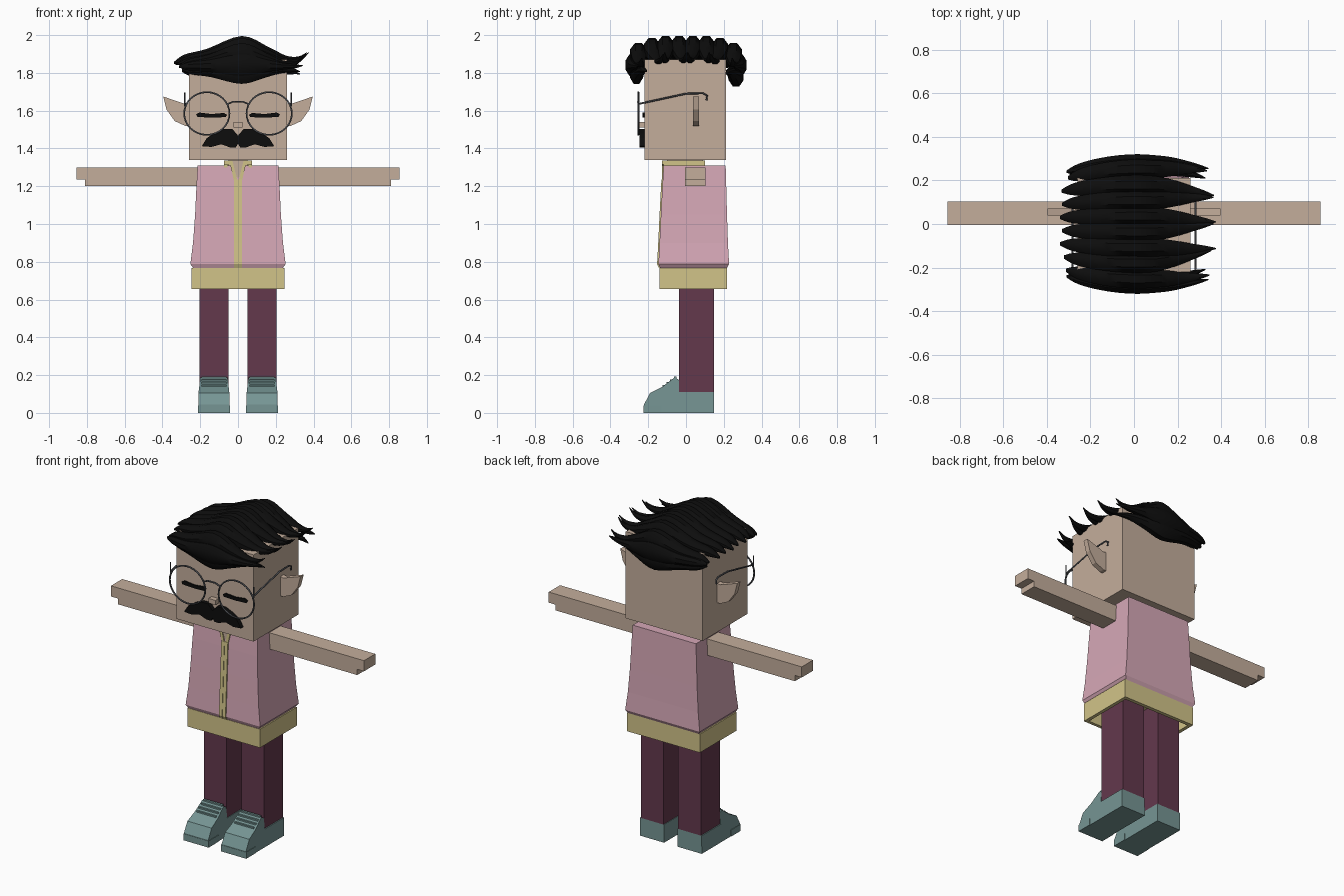
import bpy, bmesh, math
from mathutils import Vector

cube = bpy.data.objects.get("Cube")
if cube:
    bpy.data.objects.remove(cube, do_unlink=True)


def material(name, rgb):
    m = bpy.data.materials.new(name)
    m.use_nodes = True
    m.diffuse_color = (*rgb, 1)
    m.node_tree.nodes["Principled BSDF"].inputs["Base Color"].default_value = (*rgb, 1)
    return m


SKIN = material("skin", (0.55, 0.42, 0.33))
PINK = material("pink jacket", (0.67, 0.39, 0.47))
YELLOW = material("yellow trim", (0.64, 0.55, 0.25))
MAROON = material("maroon trousers", (0.125, 0.04, 0.073))
TEAL = material("teal shoe", (0.18, 0.30, 0.295))
BLACK = material("black hair", (0.004, 0.004, 0.004))
GREY = material("dark grey frame", (0.07, 0.075, 0.085))


def finish(name, bm, mat):
    bmesh.ops.recalc_face_normals(bm, faces=bm.faces)
    me = bpy.data.meshes.new(name)
    bm.to_mesh(me)
    bm.free()
    me.materials.append(mat)
    ob = bpy.data.objects.new(name, me)
    bpy.context.collection.objects.link(ob)
    return ob


def loft(name, rings, mat, caps=True):
    """Skin a list of equal-length point rings."""
    bm = bmesh.new()
    rows = [[bm.verts.new(p) for p in r] for r in rings]
    n = len(rows[0])
    for a, b in zip(rows, rows[1:]):
        for i in range(n):
            j = (i + 1) % n
            bm.faces.new((a[i], a[j], b[j], b[i]))
    if caps:
        bm.faces.new(rows[0])
        bm.faces.new(rows[-1])
    return finish(name, bm, mat)


def rect(x0, x1, y0, y1, z):
    return [(x0, y0, z), (x1, y0, z), (x1, y1, z), (x0, y1, z)]


def box(name, x0, x1, y0, y1, z0, z1, mat):
    return loft(name, [rect(x0, x1, y0, y1, z0), rect(x0, x1, y0, y1, z1)], mat)


def plate(name, outline, y0, y1, mat, side=1):
    """Extrude an x-z outline along y."""
    return loft(name, [[(side * x, y, z) for x, z in outline] for y in (y0, y1)], mat)


def tube(name, points, radius, mat, cyclic=False):
    cu = bpy.data.curves.new(name, "CURVE")
    cu.dimensions = "3D"
    cu.bevel_depth = radius
    cu.bevel_resolution = 1
    sp = cu.splines.new("POLY")
    sp.points.add(len(points) - 1)
    for p, co in zip(sp.points, points):
        p.co = (*co, 1)
    sp.use_cyclic_u = cyclic
    cu.materials.append(mat)
    ob = bpy.data.objects.new(name, cu)
    bpy.context.collection.objects.link(ob)
    bpy.ops.object.select_all(action="DESELECT")
    ob.select_set(True)
    bpy.context.view_layer.objects.active = ob
    bpy.ops.object.convert(target="MESH")


# Head, neck, nose
box("head", -0.26, 0.26, -0.221, 0.211, 1.34, 1.87, SKIN)
box("neck", -0.05, 0.05, -0.1, 0.09, 1.28, 1.345, SKIN)
box("nose", -0.024, 0.024, -0.252, -0.22, 1.512, 1.54, SKIN)

# Flared jacket with a tucked hem
jacket = [(0.768, 0.238, -0.137, 0.217), (0.788, 0.252, -0.146, 0.228),
          (0.9, 0.238, -0.14, 0.222), (1.05, 0.227, -0.133, 0.217),
          (1.2, 0.22, -0.125, 0.213), (1.31, 0.214, -0.118, 0.21)]
loft("jacket", [rect(-w, w, a, b, z) for z, w, a, b in jacket], PINK)

# Zip strip that follows the jacket front
for side in (-1, 1):
    loft("zip_strip", [rect(side * 0.001, side * 0.022, a - 0.007, a + 0.01, z)
                       for z, w, a, b in jacket[:5]] +
         [rect(side * 0.001, side * 0.022, -0.13, -0.11, 1.235)], YELLOW)
    flap = [(0.001, 1.215), (0.022, 1.23), (0.04, 1.31), (0.075, 1.315), (0.075, 1.336),
            (0.03, 1.336), (0.008, 1.25)]
    plate("collar_flap", flap, -0.128, -0.112, YELLOW, side)
    box("collar_side", *sorted((side * 0.055, side * 0.075)), -0.12, 0.1, 1.3, 1.336, YELLOW)
box("collar_back", -0.075, 0.075, 0.08, 0.1, 1.3, 1.336, YELLOW)
plate("throat", [(0, 1.23), (0.035, 1.336), (-0.035, 1.336)], -0.122, -0.11, SKIN)

# Shirt hem, hollow underneath
loft("shirt_hem", [rect(-0.225, 0.225, -0.12, 0.195, 0.76), rect(-0.225, 0.225, -0.12, 0.195, 0.655),
                   rect(-0.246, 0.246, -0.139, 0.217, 0.655), rect(-0.246, 0.246, -0.139, 0.217, 0.768)], YELLOW)

shoe_profile = [(-0.222, 0), (-0.222, 0.045), (-0.19, 0.105), (-0.125, 0.138), (-0.06, 0.188),
                (-0.038, 0.175), (-0.038, 0.11), (0.147, 0.11), (0.147, 0)]
for side, label in ((1, "left"), (-1, "right")):
    # Arm and hand
    def span(a, b):
        return sorted((side * a, side * b))
    box(label + "_arm", *span(0.2, 0.81), -0.005, 0.104, 1.2, 1.3, SKIN)
    box(label + "_fingers", *span(0.8, 0.856), -0.005, 0.104, 1.235, 1.3, SKIN)

    # Leg and shoe
    box(label + "_leg", *span(0.05, 0.203), -0.038, 0.147, 0.109, 0.765, MAROON)
    loft(label + "_shoe", [[(side * (x + t * max(0, z - 0.1) * 0.12), y, z) for y, z in shoe_profile]
                           for x, t in ((0.045, 1), (0.21, -1))], TEAL)
    for i in range(4):
        y, z = -0.118 + i * 0.02, 0.138 + i * 0.0155
        box(label + "_lace", *span(0.062, 0.193), y - 0.006, y + 0.008, z - 0.01, z + 0.009, TEAL)
    box(label + "_sole", *span(0.042, 0.213), -0.224, -0.13, 0, 0.04, TEAL)

    # Pointed ear
    ear = [(0.25, 1.64), (0.28, 1.635), (0.396, 1.675), (0.378, 1.605), (0.335, 1.545), (0.28, 1.52), (0.25, 1.52)]
    plate(label + "_ear", ear, 0.038, 0.07, SKIN, side)

    # Closed eye with ragged lashes
    eye = [(0.058, 1.578), (0.075, 1.588), (0.14, 1.582), (0.205, 1.59), (0.222, 1.58),
           (0.215, 1.567), (0.14, 1.563), (0.066, 1.566)]
    plate(label + "_eye", eye, -0.23, -0.22, BLACK, side)

    # Spectacles
    ring = [(side * 0.165 + 0.12 * math.cos(a), -0.252, 1.585 + 0.113 * math.sin(a))
            for a in (k * math.tau / 32 for k in range(32))]
    tube(label + "_lens_rim", ring, 0.005, GREY, True)
    arm = [(0.27, -0.252, 1.635), (0.282, -0.245, 1.637), (0.282, 0, 1.69), (0.282, 0.09, 1.692),
           (0.282, 0.112, 1.68), (0.282, 0.108, 1.655)]
    tube(label + "_temple", [(side * x, y, z) for x, y, z in arm], 0.005, GREY)
    tube(label + "_hinge", [(side * 0.282, -0.25, 1.625), (side * 0.282, -0.25, 1.69)], 0.004, GREY)

    # Half of the moustache
    half = [(0, 1.468), (0.03, 1.503), (0.075, 1.502), (0.125, 1.48), (0.165, 1.455), (0.192, 1.412),
            (0.14, 1.408), (0.09, 1.422), (0.04, 1.405), (0.012, 1.405), (0, 1.425)]
    plate(label + "_moustache", half, -0.247, -0.22, BLACK, side)
tube("bridge", [(-0.055, -0.252, 1.635), (-0.025, -0.254, 1.648), (0.025, -0.254, 1.648),
                (0.055, -0.252, 1.635)], 0.005, GREY)

# Hair locks: x, height, half height, half width along one lock
lock = [Vector(v) for v in (
    (-0.33, 1.852, 0.006, 0.008), (-0.275, 1.875, 0.024, 0.03), (-0.16, 1.895, 0.035, 0.042),
    (0.02, 1.938, 0.062, 0.048), (0.16, 1.902, 0.036, 0.04), (0.25, 1.872, 0.02, 0.026),
    (0.32, 1.876, 0.012, 0.014), (0.365, 1.908, 0.002, 0.003))]


def smooth_path(pts, steps=4):
    """Catmull-Rom interpolation."""
    out = []
    for i in range(len(pts) - 1):
        p0, p1, p2, p3 = (pts[max(0, min(len(pts) - 1, i + k))] for k in (-1, 0, 1, 2))
        for s in range(steps):
            t = s / steps
            out.append(p1 + 0.5 * t * (p2 - p0 + t * (2 * p0 - 5 * p1 + 4 * p2 - p3
                                                      + t * (3 * (p1 - p2) + p3 - p0))))
    return out + [pts[-1]]


def hair_lock(name, y0, rise, drop, reach, sway, fat=1.0):
    rings = []
    for x, z, h, w in smooth_path(lock):
        bow = 1 - 1.3 * (x - 0.02) ** 2
        y = y0 * bow + sway * max(0, x - 0.1)
        z = 1.855 + (z - 1.855) * rise + drop
        x *= reach
        rings.append([(x, y + fat * max(w, 0.002) * math.cos(a), z + max(h, 0.002) * math.sin(a))
                      for a in (k * math.tau / 8 + math.pi / 8 for k in range(8))])
    ob = loft(name, rings, BLACK)
    bpy.ops.object.select_all(action="DESELECT")
    ob.select_set(True)
    bpy.context.view_layer.objects.active = ob
    bpy.ops.object.shade_smooth_by_angle(angle=math.radians(40))


for i in range(8):
    y = (i - 3.5) * 0.072
    edge = max(0, abs(y) - 0.15)
    hair_lock("hair_lock", y, 1 - 2 * edge, -0.2 * edge, 1.03 - 0.8 * edge - 0.03 * (i % 2),
              0.12 if i % 2 else -0.08)
hair_lock("front_fringe", -0.285, 0.1, -0.022, 0.94, -0.05, 0.8)
hair_lock("front_fringe_low", -0.262, -0.25, -0.035, 0.9, 0.05, 0.8)
hair_lock("back_fringe", 0.285, 0.1, -0.022, 0.94, 0.05, 0.8)
hair_lock("back_fringe_low", 0.265, -0.3, -0.045, 0.9, -0.05, 0.9)
